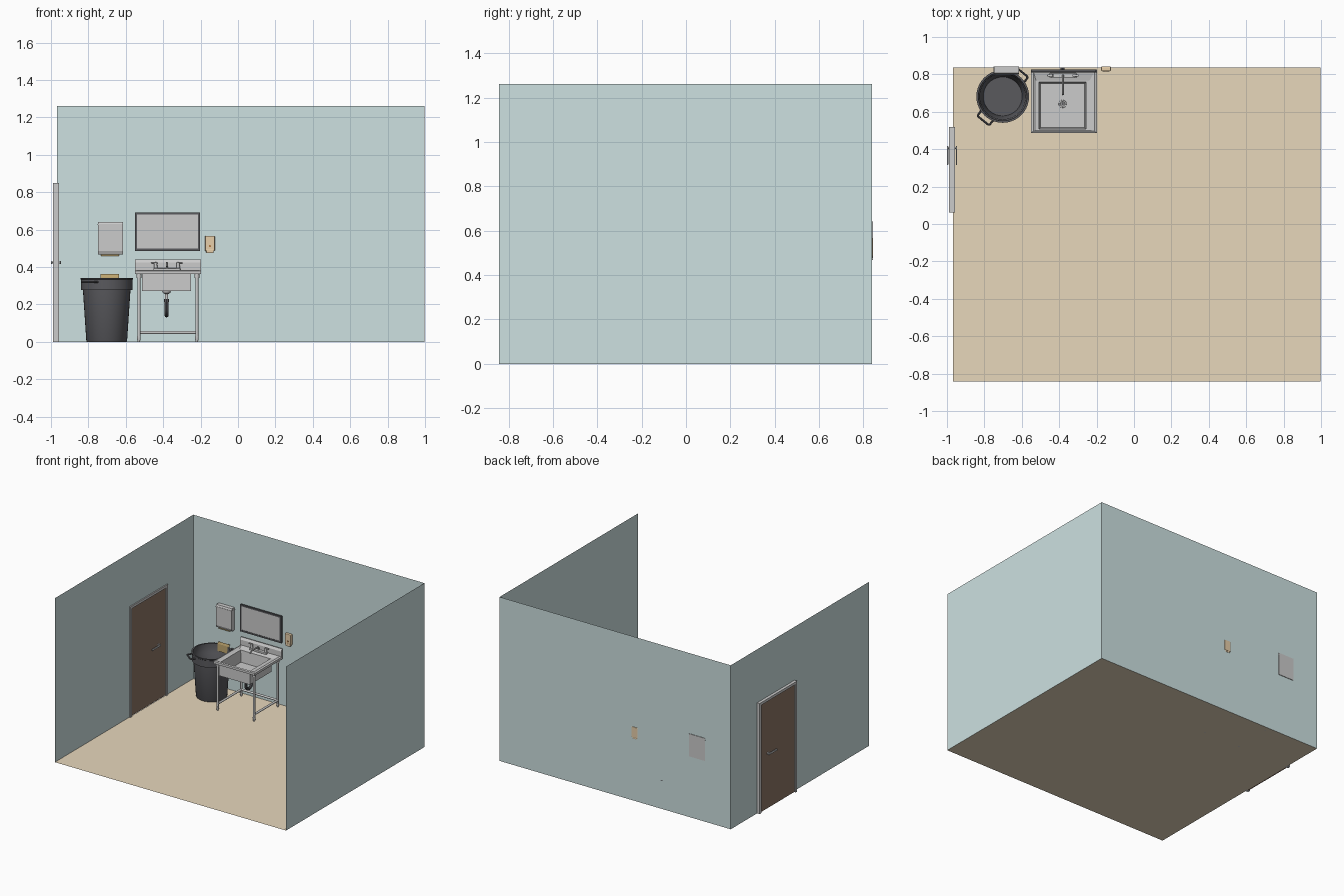
import bpy, bmesh, math
from mathutils import Vector, Matrix

if "Cube" in bpy.data.objects:
    bpy.data.objects.remove(bpy.data.objects["Cube"])


def material(name, r, g, b):
    m = bpy.data.materials.new(name)
    m.diffuse_color = (r, g, b, 1)
    m.use_nodes = True
    m.node_tree.nodes["Principled BSDF"].inputs["Base Color"].default_value = m.diffuse_color
    return m


TEAL = material("teal_paint", 0.61, 0.75, 0.75)
TAN = material("tan_floor", 0.80, 0.68, 0.50)
BROWN = material("brown_wood", 0.27, 0.18, 0.13)
BLACK = material("black_plastic", 0.10, 0.10, 0.11)
PAPER = material("brown_paper", 0.52, 0.38, 0.16)
SOAP = material("soap_plastic", 0.80, 0.62, 0.40)
RUST = material("soap_window", 0.45, 0.20, 0.06)
GLASS = material("mirror_glass", 0.72, 0.72, 0.72)


def finish(bm, name, mat=None, smooth=False, normals=True):
    if normals:
        bmesh.ops.recalc_face_normals(bm, faces=bm.faces)
    me = bpy.data.meshes.new(name)
    bm.to_mesh(me)
    bm.free()
    ob = bpy.data.objects.new(name, me)
    bpy.context.collection.objects.link(ob)
    if mat:
        me.materials.append(mat)
    if smooth:
        select(ob)
        bpy.ops.object.shade_smooth_by_angle(angle=math.radians(35))
    return ob


def select(ob):
    bpy.ops.object.select_all(action='DESELECT')
    ob.select_set(True)
    bpy.context.view_layer.objects.active = ob


def sheet(name, quads, mat):
    bm = bmesh.new()
    for q in quads:
        bm.faces.new([bm.verts.new(p) for p in q])
    bmesh.ops.remove_doubles(bm, verts=bm.verts, dist=1e-5)
    return finish(bm, name, mat, normals=False)


def box(name, x, y, z, mat=None, bevel=0):
    bm = bmesh.new()
    bmesh.ops.create_cube(bm, size=1)
    for v in bm.verts:
        v.co = [a[0] + (c + 0.5) * (a[1] - a[0]) for a, c in zip((x, y, z), v.co)]
    if bevel:
        bmesh.ops.bevel(bm, geom=bm.edges[:], offset=bevel, segments=2, affect='EDGES', profile=0.5)
    return finish(bm, name, mat)


def lathe(name, profile, loc, mat=None, axis='Z', n=24):
    bm = bmesh.new()
    vs = [bm.verts.new((r, 0, z)) for r, z in profile]
    es = [bm.edges.new(p) for p in zip(vs, vs[1:])]
    bmesh.ops.spin(bm, geom=vs + es, cent=(0, 0, 0), axis=(0, 0, 1), angle=math.tau, steps=n)
    bmesh.ops.remove_doubles(bm, verts=bm.verts, dist=1e-5)
    if axis != 'Z':
        bm.transform(Matrix.Rotation(math.radians(90), 4, 'Y' if axis == 'X' else 'X'))
    bm.transform(Matrix.Translation(loc))
    return finish(bm, name, mat, True)


def rod(name, r, a, b, loc, mat=None, axis='Z', n=16):
    return lathe(name, [(0, a), (r, a), (r, b), (0, b)], loc, mat, axis, n)


def tube(name, pts, r, mat=None):
    cu = bpy.data.curves.new(name, 'CURVE')
    cu.dimensions = '3D'
    cu.bevel_depth, cu.bevel_resolution, cu.use_fill_caps = r, 2, True
    sp = cu.splines.new('POLY')
    sp.points.add(len(pts) - 1)
    for p, c in zip(sp.points, pts):
        p.co = (*c, 1)
    ob = bpy.data.objects.new(name, cu)
    bpy.context.collection.objects.link(ob)
    if mat:
        cu.materials.append(mat)
    select(ob)
    bpy.ops.object.convert(target='MESH')
    bpy.ops.object.shade_smooth_by_angle(angle=math.radians(40))


def loft(name, rings, mat=None):
    # each ring is a rectangle x0, x1, y0, y1 at height z
    bm = bmesh.new()
    loops = [[bm.verts.new(p) for p in ((a, c, z), (b, c, z), (b, d, z), (a, d, z))]
             for a, b, c, d, z in rings]
    for lo, hi in zip(loops, loops[1:]):
        for i in range(4):
            j = (i + 1) % 4
            bm.faces.new((lo[i], lo[j], hi[j], hi[i]))
    bm.faces.new(loops[0])
    bm.faces.new(loops[-1])
    return finish(bm, name, mat)


def prism(name, profile, x0, x1, mat=None):
    # y,z profile extruded along x
    bm = bmesh.new()
    f = bm.faces.new([bm.verts.new((x0, y, z)) for y, z in profile])
    ext = bmesh.ops.extrude_face_region(bm, geom=[f])
    bmesh.ops.translate(bm, vec=(x1 - x0, 0, 0), verts=[g for g in ext['geom'] if isinstance(g, bmesh.types.BMVert)])
    return finish(bm, name, mat)


# room shell: thin sheets, left wall cut around the door
L, R, F, B, H = -0.967, 0.998, -0.842, 0.838, 1.26
D0, D1, DH = 0.075, 0.505, 0.835
sheet("floor", [[(L, F, 0), (R, F, 0), (R, B, 0), (L, B, 0)]], TAN)
sheet("back_wall", [[(L, B, 0), (R, B, 0), (R, B, H), (L, B, H)]], TEAL)
sheet("right_wall", [[(R, B, 0), (R, F, 0), (R, F, H), (R, B, H)]], TEAL)
sheet("left_wall", [[(L, a, z), (L, b, z), (L, b, H), (L, a, H)]
                    for a, b, z in ((F, D0, 0), (D0, D1, DH), (D1, B, 0))], TEAL)

# door with frame and lever handles on both faces
for n, y in (("left", (0.062, 0.082)), ("right", (0.498, 0.518))):
    box("door_jamb_" + n, (-0.989, -0.958), y, (0, 0.85))
box("door_head", (-0.989, -0.958), (0.082, 0.498), (0.83, 0.85))
box("door_panel", (-0.982, -0.964), (0.08, 0.5), (0.004, 0.832), BROWN)
rod("handle_spindle", 0.005, -0.999, -0.947, (0, 0.407, 0.425), None, 'X')
rod("handle_rosette", 0.011, -0.986, -0.960, (0, 0.407, 0.425), None, 'X')
for n, x in (("outer", (-1.0, -0.993)), ("inner", (-0.953, -0.946))):
    box("door_lever_" + n, x, (0.316, 0.417), (0.417, 0.431), None, 0.002)

# sink basin and rim
CX, CY = -0.382, 0.642
loft("sink_basin", [(-0.513, -0.251, 0.502, 0.763, 0.273), (-0.513, -0.251, 0.502, 0.763, 0.362),
                    (-0.55, -0.199, 0.487, 0.826, 0.362), (-0.55, -0.199, 0.487, 0.826, 0.38),
                    (-0.538, -0.211, 0.496, 0.815, 0.385), (-0.524, -0.237, 0.5, 0.768, 0.375),
                    (-0.508, -0.256, 0.507, 0.758, 0.374), (-0.5, -0.264, 0.515, 0.75, 0.285)])
prism("backsplash", [(0.81, 0.37), (0.81, 0.424), (0.82, 0.441), (0.826, 0.441), (0.826, 0.37)], -0.55, -0.199)
lathe("drain_flange", [(0, 0.285), (0.021, 0.285), (0.02, 0.289), (0.013, 0.289), (0.011, 0.286), (0, 0.286)], (CX, CY, 0))
rod("drain_hole", 0.007, 0.285, 0.288, (CX, CY, 0), BLACK)

# drain pipe and trap
lathe("drain_cup", [(0, 0.273), (0.024, 0.273), (0.02, 0.262), (0.009, 0.255), (0.009, 0.22), (0, 0.22)], (CX, CY, 0))
rod("trap_nut", 0.014, 0.212, 0.23, (CX, CY, 0), BLACK, n=8)
bend = [(CX, CY + 0.035 - 0.035 * math.cos(t), 0.175 - 0.034 * math.sin(t))
        for t in [math.pi * i / 8 for i in range(9)]]
tube("trap_pipe", [(CX, CY, 0.225)] + bend +
     [(CX, 0.712, 0.195), (CX, 0.718, 0.208), (CX, 0.732, 0.214), (CX, B, 0.214)], 0.011, BLACK)

# sink legs and braces
for nx, x in (("left", -0.53), ("right", -0.22)):
    for ny, y in (("front", 0.51), ("back", 0.797)):
        lathe(f"leg_{ny}_{nx}", [(0, 0), (0.006, 0), (0.01, 0.02), (0.01, 0.03), (0.008, 0.032), (0.008, 0.34),
                                 (0.013, 0.342), (0.013, 0.365), (0, 0.365)], (x, y, 0), n=16)
    rod("side_brace_" + nx, 0.008, -0.797, -0.51, (x, 0, 0.05), None, 'Y')
rod("back_brace", 0.008, -0.53, -0.22, (0, 0.797, 0.05), None, 'X')

# faucet
box("faucet_base", (-0.452, -0.308), (0.782, 0.806), (0.38, 0.394), None, 0.003)
for n, x, s in (("left", -0.44, -1), ("right", -0.32, 1)):
    lathe("tap_" + n, [(0, 0.39), (0.01, 0.39), (0.008, 0.415), (0.009, 0.424), (0, 0.428)], (x, 0.794, 0), n=16)
    box("tap_lever_" + n, sorted((x - 0.006 * s, x + 0.024 * s)), (0.789, 0.799), (0.42, 0.427), None, 0.002)
tube("spout", [(-0.38, 0.794, 0.39), (-0.38, 0.794, 0.41), (-0.38, 0.785, 0.419), (-0.38, 0.765, 0.422),
               (-0.38, 0.71, 0.42), (-0.38, 0.697, 0.415), (-0.38, 0.693, 0.403)], 0.0055)

# mirror with black frame
box("mirror_glass", (-0.54, -0.212), (0.815, 0.824), (0.497, 0.681), GLASS)
for n, z in (("bottom", (0.486, 0.498)), ("top", (0.68, 0.692))):
    box("mirror_frame_" + n, (-0.551, -0.202), (0.812, 0.826), z, BLACK)
for n, x in (("left", (-0.551, -0.539)), ("right", (-0.214, -0.202))):
    box("mirror_frame_" + n, x, (0.812, 0.826), (0.498, 0.68), BLACK)

# paper towel dispenser
prism("towel_dispenser", [(0.842, 0.468), (0.808, 0.468), (0.8, 0.486), (0.8, 0.625), (0.807, 0.642), (0.842, 0.642)], -0.749, -0.616)
box("towel_dispenser_lid_seam", (-0.751, -0.614), (0.799, 0.841), (0.624, 0.629))
prism("paper_towel", [(0.824, 0.475), (0.812, 0.459), (0.815, 0.458), (0.828, 0.475)], -0.733, -0.636, PAPER)

# soap dispenser
box("soap_dispenser", (-0.176, -0.124), (0.818, 0.842), (0.485, 0.567), SOAP, 0.004)
box("soap_push_bar", (-0.17, -0.13), (0.816, 0.84), (0.475, 0.495), SOAP, 0.003)
rod("soap_window", 0.006, -0.819, -0.815, (-0.15, 0, 0.512), RUST, 'Y')

# trash can with two handles and a towel hanging in it
TX, TY = -0.702, 0.682
lathe("trash_can", [(0, 0.012), (0.102, 0.012), (0.106, 0), (0.109, 0.005), (0.127, 0.276), (0.138, 0.278), (0.138, 0.332),
                    (0.141, 0.335), (0.141, 0.342), (0.13, 0.342), (0.128, 0.28), (0.122, 0.27), (0.104, 0.02), (0, 0.02)],
      (TX, TY, 0), BLACK, n=40)
for n, a in (("front", 231), ("back", 51)):
    d = Vector((math.cos(math.radians(a)), math.sin(math.radians(a)), 0))
    s = Vector((-d.y, d.x, 0))
    c = Vector((TX, TY, 0.32))
    tube("can_handle_" + n, [c + d * u + s * v for u, v in
                             ((0.125, -0.042), (0.16, -0.04), (0.166, -0.034), (0.166, 0.034), (0.16, 0.04), (0.125, 0.042))],
         0.006, BLACK)
prism("discarded_towel", [(0.8, 0.29), (0.801, 0.345), (0.806, 0.362), (0.81, 0.36), (0.805, 0.344), (0.804, 0.29)], -0.734, -0.636, PAPER)
